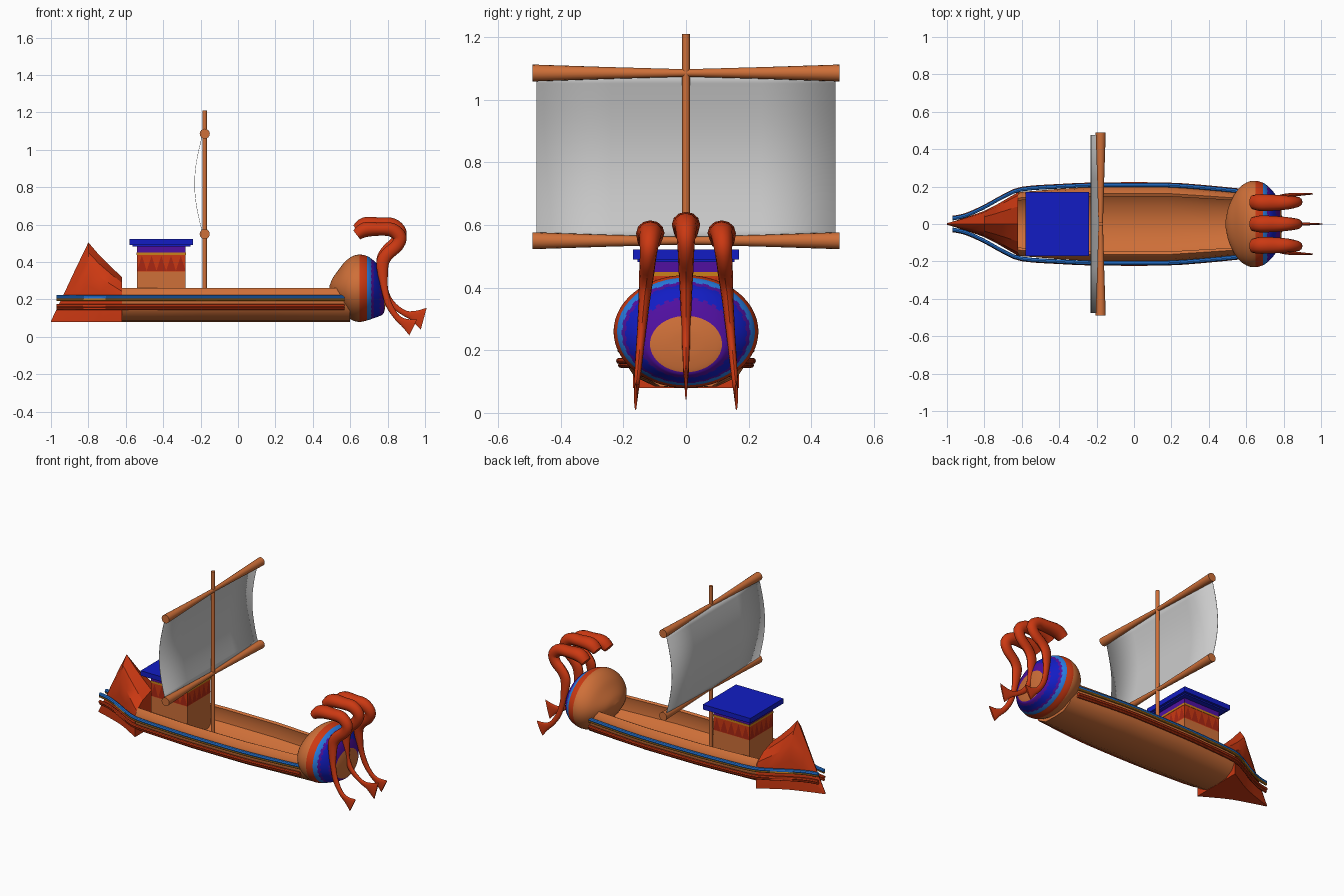
import bpy, bmesh, math
from math import sin, cos, pi
from mathutils import Vector

if "Cube" in bpy.data.objects:
    bpy.data.objects.remove(bpy.data.objects["Cube"])


def material(name, rgb):
    m = bpy.data.materials.new(name)
    m.diffuse_color = (*rgb, 1)
    m.use_nodes = True
    m.node_tree.nodes["Principled BSDF"].inputs["Base Color"].default_value = m.diffuse_color
    return m


TAN = material("tan_wood", (0.62, 0.16, 0.04))
RED = material("red", (0.60, 0.04, 0.006))
DARK = material("dark_red", (0.40, 0.02, 0.006))
SKY = material("light_blue", (0.02, 0.20, 0.75))
BLUE = material("blue", (0.006, 0.012, 0.55))
PURPLE = material("purple", (0.08, 0.005, 0.35))
GOLD = material("gold", (0.60, 0.22, 0.01))


def finish(name, bm, mats=(), smooth=40):
    bmesh.ops.recalc_face_normals(bm, faces=bm.faces)
    me = bpy.data.meshes.new(name)
    bm.to_mesh(me)
    bm.free()
    ob = bpy.data.objects.new(name, me)
    bpy.context.collection.objects.link(ob)
    for m in mats:
        me.materials.append(m)
    if smooth:
        bpy.ops.object.select_all(action='DESELECT')
        ob.select_set(True)
        bpy.context.view_layer.objects.active = ob
        bpy.ops.object.shade_smooth_by_angle(angle=math.radians(smooth))
    return ob


def spline(pts, n):
    """Catmull-Rom through tuples of any length."""
    out = []
    for i in range(len(pts) - 1):
        a, b, c, d = (pts[max(i - 1, 0)], pts[i], pts[i + 1], pts[min(i + 2, len(pts) - 1)])
        for k in range(n):
            t = k / n
            out.append(tuple(0.5 * (2 * q + (r - p) * t + (2 * p - 5 * q + 4 * r - s) * t * t
                             + (3 * q - p - 3 * r + s) * t ** 3) for p, q, r, s in zip(a, b, c, d)))
    return out + [tuple(pts[-1])]


def loft(name, rings, mats, smooth=40, pick=None):
    bm = bmesh.new()
    vs = [[bm.verts.new(p) for p in r] for r in rings]
    n = len(rings[0])
    for i in range(len(vs) - 1):
        for j in range(n):
            k = (j + 1) % n
            f = bm.faces.new((vs[i][j], vs[i][k], vs[i + 1][k], vs[i + 1][j]))
            if pick:
                f.material_index = pick(i, j)
    bm.faces.new(vs[0])
    last = bm.faces.new(vs[-1])
    if pick:
        last.material_index = pick(len(vs) - 2, 0)
    return finish(name, bm, mats, smooth)


def box(name, lo, hi, mat):
    bm = bmesh.new()
    bmesh.ops.create_cube(bm, size=1)
    for v in bm.verts:
        v.co = Vector([a + (b - a) * (c + 0.5) for a, b, c in zip(lo, hi, v.co)])
    return finish(name, bm, [mat], 0)


# Open hull with rounded, inward-curling sides
half = [(0, .08), (.5, .085), (.82, .115), (.97, .16), (1, .195), (.95, .235), (.82, .26),
        (.74, .252), (.78, .21), (.74, .165), (.5, .13), (0, .115)]
section = half + [(-y, z) for y, z in reversed(half[1:-1])]
stations = [(-.62, .17), (-.4, .188), (-.2, .2), (.17, .2), (.4, .182), (.6, .165)]
loft("hull", [[(x, y * w, z) for y, z in section] for x, w in stations], [TAN])

# Stern fin: arched sections rising to a peak and closing to a point
arch = [(1, 0), (1, .45), (.9, .68), (.55, .87), (0, 1), (-.55, .87), (-.9, .68), (-1, .45), (-1, 0)]
fin = [(-.62, .17, .32), (-.68, .135, .375), (-.74, .1, .435), (-.8, .07, .505),
       (-.87, .045, .36), (-.94, .022, .21), (-1, .004, .085)]
loft("stern_fin", [[(x, y * w, .08 + z * (top - .08)) for y, z in arch] for x, w, top in fin], [RED], 30)

# Rails along both sides of the hull
rail_path = [(-.97, .03), (-.9, .045), (-.8, .09), (-.7, .145), (-.6, .185), (-.4, .2),
             (-.2, .208), (.17, .208), (.4, .192), (.57, .175)]
for side in (1, -1):
    label = "left" if side > 0 else "right"
    for nm, z, r, off, mat in (("blue_rail", .212, .011, 0, SKY), ("gold_trim", .2, .008, .002, GOLD),
                               ("red_rail", .166, .01, .004, RED), ("lower_red_rail", .152, .008, 0, RED)):
        rings = [[(x, side * (y + off + r * cos(a * pi / 4)), z + r * sin(a * pi / 4)) for a in range(8)]
                 for x, y in spline(rail_path, 3)]
        loft(f"{label}_{nm}", rings, [mat])

# Painted prow dome: x, half width, centre height, half height
dome = spline([(.49, .02, .265, .01), (.505, .09, .262, .05), (.535, .155, .26, .095), (.57, .2, .26, .14),
               (.61, .225, .26, .17), (.65, .231, .26, .18), (.69, .22, .26, .172), (.715, .203, .256, .16),
               (.74, .178, .25, .145), (.765, .145, .235, .12), (.78, .115, .22, .09),
               (.789, .06, .22, .045), (.791, .005, .22, .004)], 6)
SEG = 120


def dome_paint(i, j):
    x = (dome[i][0] + dome[i + 1][0]) / 2
    s = abs(sin((j + .5) * 2 * pi / SEG * 15)) * .008
    for k, limit in enumerate((.65, .69, .709 + s, .722 + s, .766 - s, .78)):
        if x < limit:
            return k
    return 0


loft("prow_dome", [[(x, w * cos(2 * pi * j / SEG), c + h * sin(2 * pi * j / SEG)) for j in range(SEG)]
                   for x, w, c, h in dome], [TAN, RED, SKY, PURPLE, BLUE, PURPLE], 50, dome_paint)

# Three curled necks: x, z, in-plane half thickness, half width
upper = [(.635, .572, .03, .038), (.68, .6, .04, .045), (.76, .603, .035, .042), (.825, .598, .037, .036),
         (.865, .56, .036, .03), (.85, .51, .034, .026), (.8, .46, .034, .024), (.774, .41, .034, .021),
         (.775, .33, .026, .017), (.785, .25, .018, .014)]
center_tail = [(.82, .18, .017, .011), (.885, .13, .015, .009), (.935, .113, .026, .007), (.993, .097, .06, .004)]
side_tail = [(.808, .17, .018, .012), (.85, .105, .016, .01), (.89, .075, .024, .008), (.937, .051, .048, .005)]


def neck(name, pts, y0, y1, drop):
    path = spline([(x, z - drop * max(0, min(1, (z - .3) / .25)), t, w) for x, z, t, w in pts], 4)
    rings = []
    for i, (x, z, t, w) in enumerate(path):
        a, b = path[max(i - 1, 0)], path[min(i + 1, len(path) - 1)]
        d = Vector((b[0] - a[0], b[1] - a[1])).normalized()
        y = y0 + (y1 - y0) * (.62 - z) / .58
        rings.append([(x - d.y * t * cos(k * pi / 6), y + w * sin(k * pi / 6), z + d.x * t * cos(k * pi / 6))
                      for k in range(12)])
    loft(name, rings, [RED])


neck("center_neck", upper + center_tail, 0, 0, 0)
neck("left_neck", upper + side_tail, .11, .162, .027)
neck("right_neck", upper + side_tail, -.11, -.162, .027)

# Cabin: stacked painted bands under an overhanging roof
for nm, z0, z1, g, mat in (("cabin_base", .11, .35, 0, TAN), ("cabin_red_band", .35, .437, 0, RED),
                           ("cabin_gold_line", .437, .45, .002, GOLD), ("cabin_purple_band", .45, .487, 0, PURPLE)):
    box(nm, (-.54 - g, -.12 - g, z0), (-.28 + g, .12 + g, z1), mat)
box("roof_lower", (-.565, -.155, .482), (-.255, .155, .492), BLUE)
box("roof", (-.58, -.17, .49), (-.24, .17, .522), BLUE)

# Zigzag triangles on the red band
bm = bmesh.new()
for wall in range(4):
    hw = .13 if wall % 2 == 0 else .12
    out = (.12 if wall % 2 == 0 else .13) + .0015
    s = 1 if wall < 2 else -1
    step = hw * 2 / 5
    for k in range(5):
        tri = []
        for u, z in ((k, .353), (k + 1, .353), (k + .5, .434)):
            p = -hw + u * step
            tri.append(bm.verts.new((-.41 + p, s * out, z) if wall % 2 == 0 else (-.41 + s * out, p, z)))
        f = bm.faces.new(tri)
        f.normal_update()
        if f.normal.dot(f.calc_center_median() - Vector((-.41, 0, f.calc_center_median().z))) < 0:
            f.normal_flip()
me = bpy.data.meshes.new("cabin_zigzag")
bm.to_mesh(me)
bm.free()
me.materials.append(DARK)
bpy.context.collection.objects.link(bpy.data.objects.new("cabin_zigzag", me))

# Mast and two yards that swell toward their ends
ring = [(cos(k * pi / 8), sin(k * pi / 8)) for k in range(16)]
loft("mast", [[(-.178 + .012 * a, .012 * b, z) for a, b in ring] for z in (.11, 1.21)], [TAN])
for nm, z in (("upper_yard", 1.086), ("lower_yard", .55)):
    loft(nm, [[(-.178 + r * a, y, z + r * b) for a, b in ring]
              for y, r in ((-.49, .027), (-.25, .019), (0, .012), (.25, .019), (.49, .027))], [TAN])

# Sail billowing toward the stern
bm = bmesh.new()
rows = []
for i in range(17):
    t = i / 16
    x = -.188 - .044 * sin(pi * t)
    rows.append([bm.verts.new((x, y, .55 + .536 * t)) for y in (-.477, -.24, 0, .24, .477)])
for a, b in zip(rows, rows[1:]):
    for j in range(4):
        bm.faces.new((a[j], a[j + 1], b[j + 1], b[j]))
sail = finish("sail", bm)
mod = sail.modifiers.new("thickness", 'SOLIDIFY')
mod.thickness = .002
mod.offset = 0
